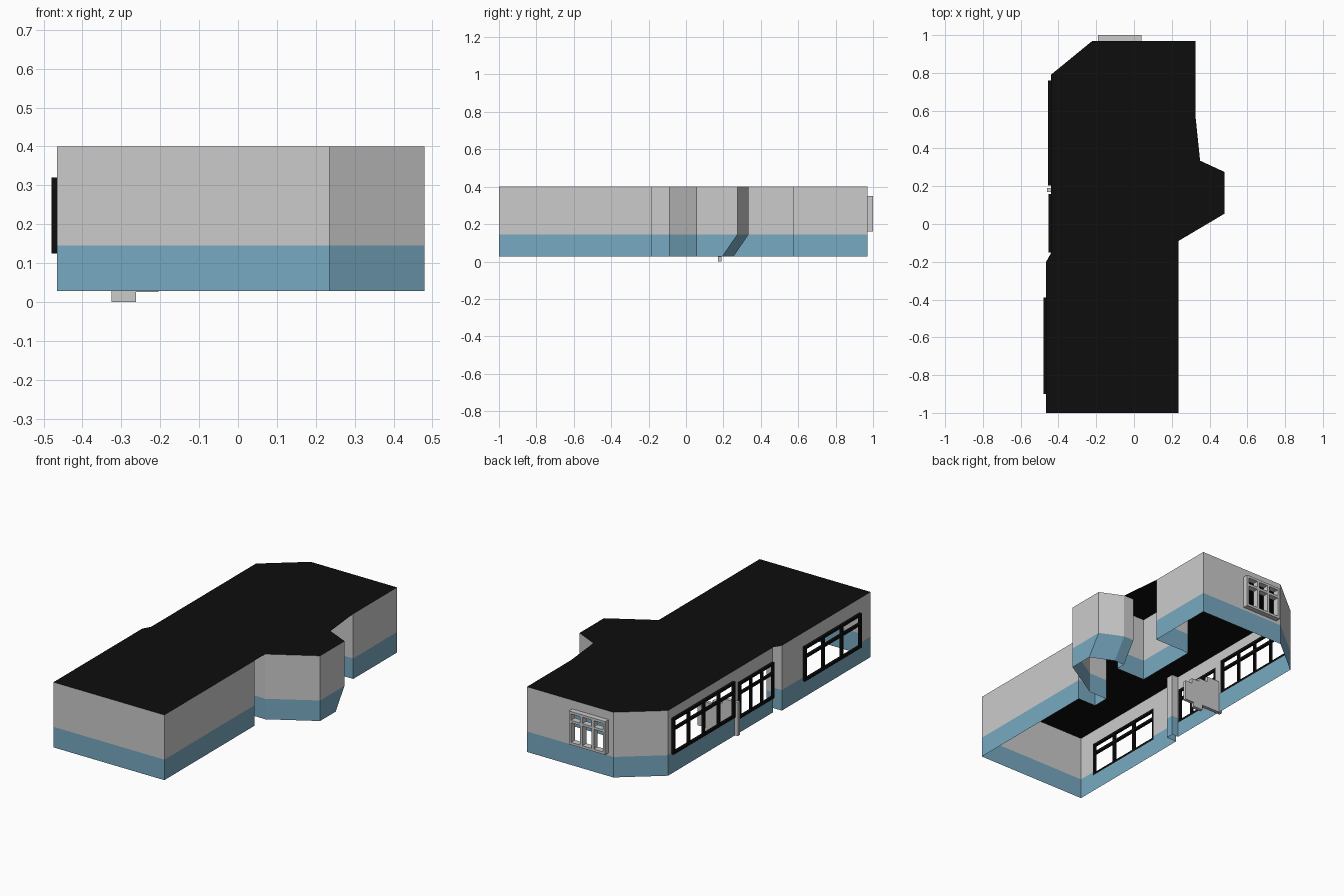
import bpy, bmesh
from mathutils import Vector

if "Cube" in bpy.data.objects:
    bpy.data.objects.remove(bpy.data.objects["Cube"])

Z0, ZB, Z1 = 0.028, 0.145, 0.40


def material(name, rgb):
    m = bpy.data.materials.new(name)
    m.diffuse_color = (*rgb, 1)
    m.use_nodes = True
    m.node_tree.nodes["Principled BSDF"].inputs["Base Color"].default_value = m.diffuse_color
    return m


BLACK = material("black", (0.004, 0.004, 0.004))
BLUE = material("blue", (0.19, 0.40, 0.54))


def finish(name, bm, mat=None):
    me = bpy.data.meshes.new(name)
    bm.to_mesh(me)
    bm.free()
    ob = bpy.data.objects.new(name, me)
    bpy.context.collection.objects.link(ob)
    if mat:
        me.materials.append(mat)
    return ob


def add_box(bm, lo, hi):
    lo, hi = Vector(lo), Vector(hi)
    vs = bmesh.ops.create_cube(bm, size=1)["verts"]
    for v in vs:
        v.co = Vector([(lo[i] + hi[i]) / 2 + v.co[i] * (hi[i] - lo[i]) for i in range(3)])


# Floor plan, counter-clockwise
plan = [(-.465, -1), (.235, -1), (.235, -.185), (.12, -.185), (.12, -.09),
        (.235, -.09), (.48, .055), (.48, .275), (.35, .335), (.285, .335),
        (.285, .2), (.10, .2), (.10, .575), (.325, .575), (.325, .97),
        (-.22, .97), (-.44, .79), (-.44, -.155), (-.40, -.155), (-.40, -.2),
        (-.465, -.2)]
# The rear of the bay leans inward below the band line
foot = [(x, y - .08) if i in (7, 8, 9) else (x, y) for i, (x, y) in enumerate(plan)]

# Windows: wall index, axis along wall, range along wall, z range, panes
windows = {
    "back_window": (14, 0, -.19, .04, .16, .35, 3),
    "left_rear_window": (16, 1, .205, .76, .14, .345, 4),
    "left_middle_window": (16, 1, -.15, .16, .115, .32, 3),
    "left_front_window": (20, 1, -.90, -.39, .125, .32, 3),
}


# Wall band around the plan, leaving window openings
def wall_band(name, lower, upper, z0, z1, mat=None):
    bm = bmesh.new()
    n = len(plan)
    for i in range(n):
        j = (i + 1) % n
        holes = []
        for w, ax, a, b, h0, h1, _ in windows.values():
            if w == i:
                p, q = plan[i][ax], plan[j][ax]
                s = sorted(((a - p) / (q - p), (b - p) / (q - p)))
                t = [min(1, max(0, (h - z0) / (z1 - z0))) for h in (h0, h1)]
                holes.append((*s, *t))
        ss = sorted({0, 1, *[v for h in holes for v in h[:2]]})
        ts = sorted({0, 1, *[v for h in holes for v in h[2:]]})

        def point(s, t):
            lo = Vector((*lower[i], z0)).lerp(Vector((*lower[j], z0)), s)
            hi = Vector((*upper[i], z1)).lerp(Vector((*upper[j], z1)), s)
            return bm.verts.new(lo.lerp(hi, t))

        for s0, s1 in zip(ss, ss[1:]):
            for t0, t1 in zip(ts, ts[1:]):
                sm, tm = (s0 + s1) / 2, (t0 + t1) / 2
                if any(h[0] < sm < h[1] and h[2] < tm < h[3] for h in holes):
                    continue
                bm.faces.new([point(s0, t0), point(s1, t0), point(s1, t1), point(s0, t1)])
    bmesh.ops.remove_doubles(bm, verts=bm.verts, dist=1e-5)
    return finish(name, bm, mat)


wall_band("lower_wall", foot, plan, Z0, ZB, BLUE)
wall_band("upper_wall", plan, plan, ZB, Z1)

# Flat roof
bm = bmesh.new()
bm.faces.new([bm.verts.new((x, y, Z1)) for x, y in plan])
bmesh.ops.triangulate(bm, faces=bm.faces)
finish("roof", bm, BLACK)


# Window frames: border, transom and mullions
def window_frame(name, ax, a, b, h0, h1, panes, d0, d1, bar, mat=None):
    bm = bmesh.new()

    def piece(u0, u1, z0, z1):
        lo, hi = ((u0, d0), (u1, d1)) if ax == 0 else ((d0, u0), (d1, u1))
        add_box(bm, (*lo, z0), (*hi, z1))

    tz = h0 + (h1 - h0) * .70
    for z in (h0, tz - bar / 2, h1 - bar):
        piece(a, b, z, z + bar)
    for k in range(panes + 1):
        u = a + (b - a - bar) * k / panes
        piece(u, u + bar, h0, h1)
    finish(name, bm, mat)


depth = {"back_window": (.965, 1.0), "left_rear_window": (-.455, -.44),
         "left_middle_window": (-.453, -.44), "left_front_window": (-.48, -.465)}
for name, (w, ax, a, b, h0, h1, panes) in windows.items():
    grey = name == "back_window"
    window_frame(name + "_frame", ax, a, b, h0, h1, panes, *depth[name],
                 .014, None if grey else BLACK)

# Stepped panel projecting through the left wall between the windows
bm = bmesh.new()
outline = [(-.46, .03), (-.325, .03), (-.325, 0), (-.262, 0), (-.262, .025),
           (-.205, .025), (-.205, .14), (-.25, .14), (-.25, .17), (-.30, .17),
           (-.30, .19), (-.36, .19), (-.36, .22), (-.46, .22)]
face = bm.faces.new([bm.verts.new((x, .17, z)) for x, z in outline])
ext = bmesh.ops.extrude_face_region(bm, geom=[face])["geom"]
bmesh.ops.translate(bm, vec=(0, .02, 0),
                    verts=[g for g in ext if isinstance(g, bmesh.types.BMVert)])
bmesh.ops.recalc_face_normals(bm, faces=bm.faces)
finish("stepped_panel", bm)
